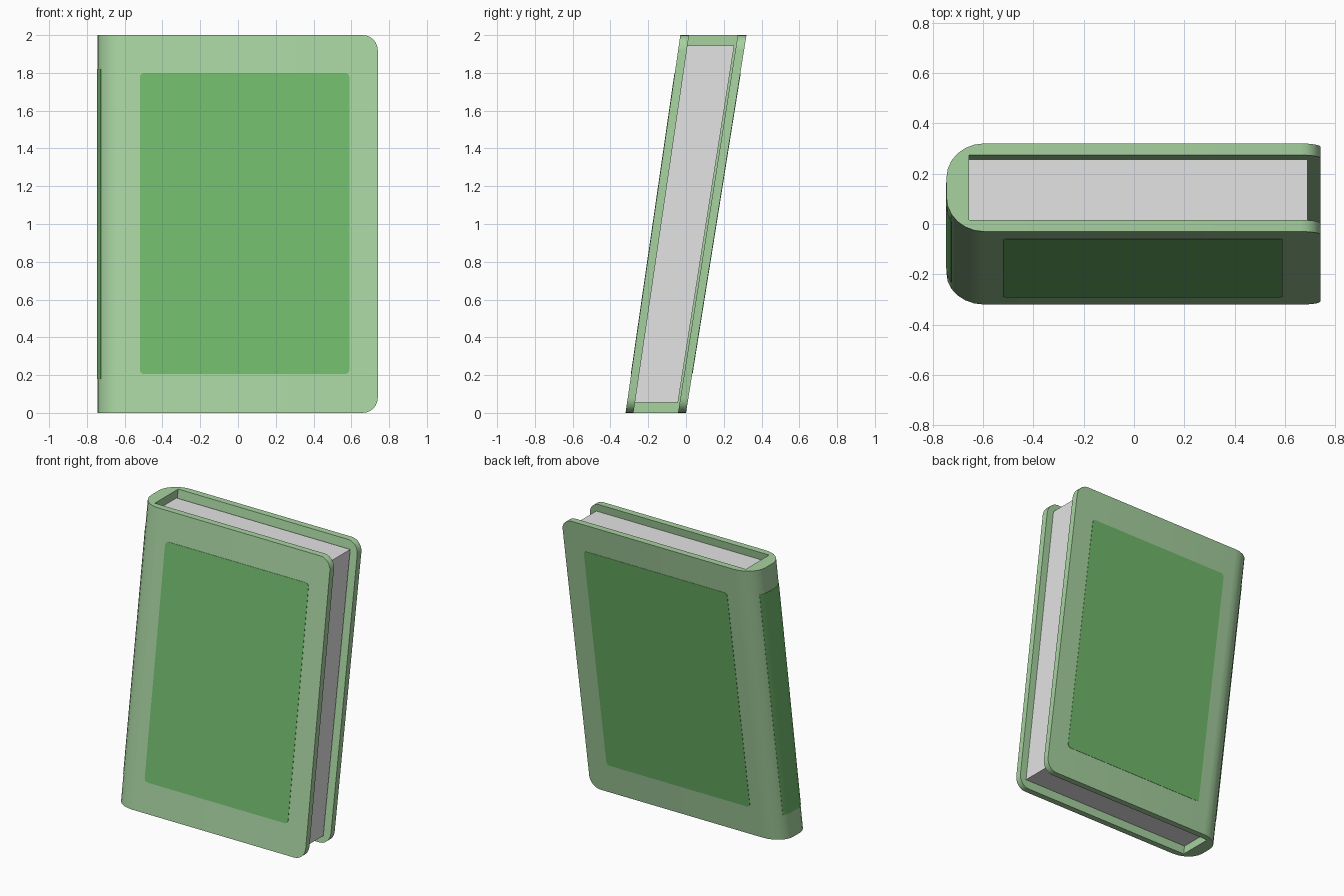
import bpy, bmesh, math

if "Cube" in bpy.data.objects:
    bpy.data.objects.remove(bpy.data.objects["Cube"])

HALF = 0.1675          # half of the book's thickness
BOARD = 0.044          # cover board thickness


def material(name, rgb):
    m = bpy.data.materials.new(name)
    m.diffuse_color = (*rgb, 1)
    m.use_nodes = True
    m.node_tree.nodes["Principled BSDF"].inputs["Base Color"].default_value = m.diffuse_color
    return m


light_green = material("light_green", (0.386, 0.645, 0.352))
mid_green = material("mid_green", (0.163, 0.485, 0.150))
page_white = material("page_white", (0.77, 0.77, 0.77))


def lean(co):
    """Lean the upright book backwards, growing slightly thicker to the top."""
    t = co.z / 2
    centre = -0.16 + 0.305 * t
    thick = 0.32 + 0.03 * t
    co.y = centre + co.y / (2 * HALF) * thick


def prism(name, outline, z0, z1, mat, radius=0, min_x=-9):
    """Extrude an xy outline upwards, round its y-running corner edges, lean it."""
    bm = bmesh.new()
    low = [bm.verts.new((x, y, z0)) for x, y in outline]
    high = [bm.verts.new((x, y, z1)) for x, y in outline]
    bm.faces.new(low[::-1])
    bm.faces.new(high)
    n = len(outline)
    for i in range(n):
        j = (i + 1) % n
        bm.faces.new((low[i], low[j], high[j], high[i]))
    bmesh.ops.recalc_face_normals(bm, faces=bm.faces)
    if radius:
        corners = []
        for e in bm.edges:
            a, b = e.verts[0].co, e.verts[1].co
            if abs(a.x - b.x) < 1e-5 and abs(a.z - b.z) < 1e-5 and a.x > min_x:
                corners.append(e)
        bmesh.ops.bevel(bm, geom=corners, offset=radius, segments=6,
                        profile=0.5, affect='EDGES')
    for v in bm.verts:
        lean(v.co)
    me = bpy.data.meshes.new(name)
    bm.to_mesh(me)
    bm.free()
    me.materials.append(mat)
    ob = bpy.data.objects.new(name, me)
    bpy.context.collection.objects.link(ob)
    bpy.ops.object.select_all(action='DESELECT')
    ob.select_set(True)
    bpy.context.view_layer.objects.active = ob
    bpy.ops.object.shade_smooth_by_angle(angle=math.radians(30))
    return ob


def spine_curve(limit, grow=0.0):
    """Rounded spine from back to front, up to an angle limit in degrees."""
    steps = round(limit / 15)
    angles = [math.radians(limit * i / steps) for i in range(steps, -1, -1)]
    back = [(-0.595 - (0.15 + grow) * math.cos(a),
             0.0375 + (0.13 + grow) * math.sin(a)) for a in angles]
    return back + [(x, -y) for x, y in reversed(back)]


# Cover: one C-shaped profile with both boards and the rounded spine
inner = HALF - BOARD
cover = ([(0.74, HALF)] + spine_curve(90) + [(0.74, -HALF)]
         + [(0.74, -inner), (-0.655, -inner), (-0.655, inner), (0.74, inner)])
prism("cover", cover, 0, 2, light_green, radius=0.08, min_x=0.7)

# Page block, with a small gap below the back board
prism("pages", [(-0.656, -inner - 0.001), (0.69, -inner - 0.001),
                (0.69, 0.114), (-0.656, 0.114)], 0.055, 1.945, page_white)

# Painted panels on front and back boards
for name, side in (("front_panel", -1), ("back_panel", 1)):
    y0, y1 = side * (HALF - 0.002), side * (HALF + 0.002)
    prism(name, [(-0.52, y0), (0.59, y0), (0.59, y1), (-0.52, y1)],
          0.205, 1.80, mid_green, radius=0.025)

# Painted panel wrapped around the spine
prism("spine_panel", spine_curve(30, 0.002) + spine_curve(30, -0.002)[::-1],
      0.18, 1.82, mid_green)
